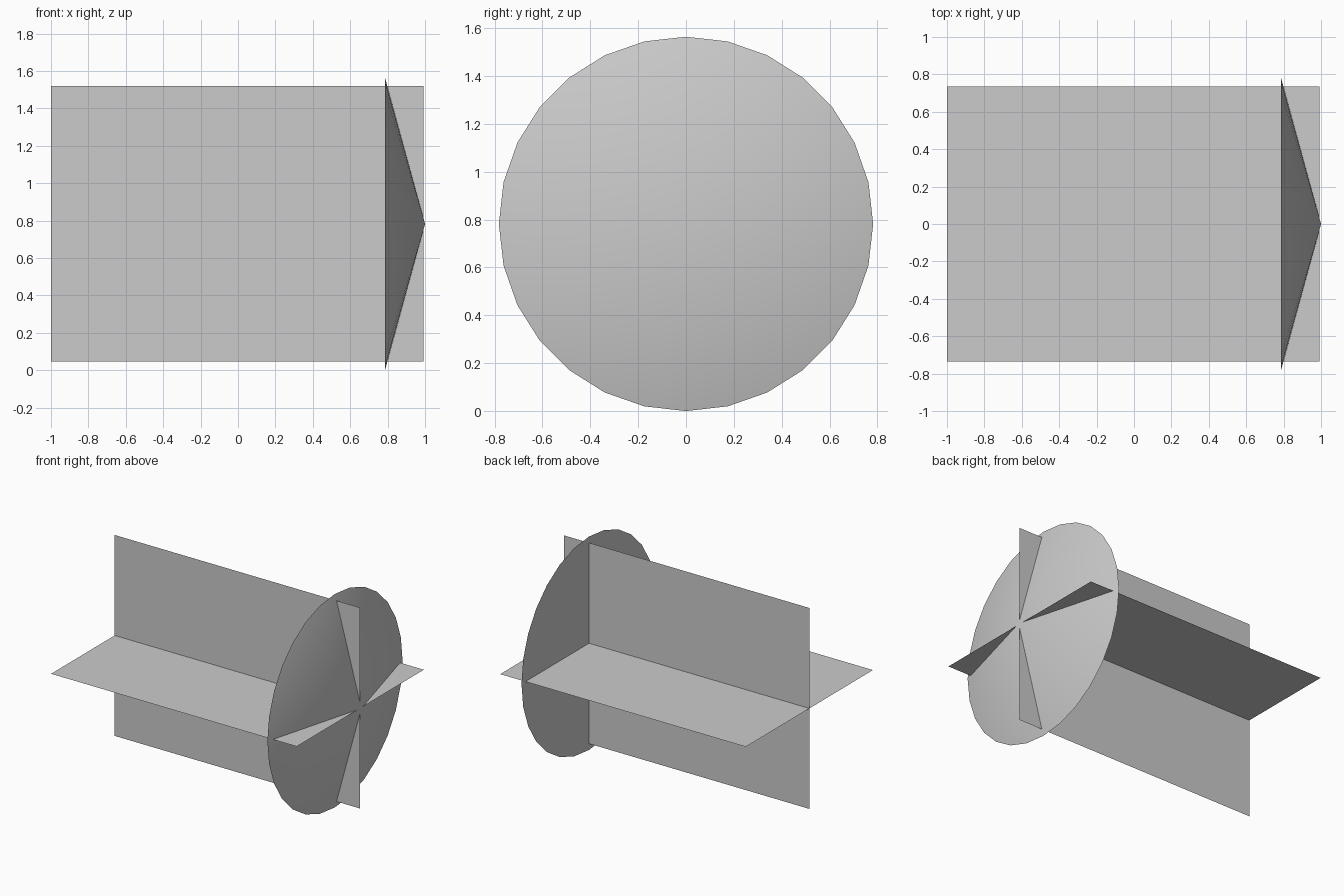
import bpy
from math import radians

if "Cube" in bpy.data.objects:
    bpy.data.objects.remove(bpy.data.objects["Cube"])

CZ = 0.782      # height of the long axis
R = 0.782       # nose cone radius
BASE_X, TIP_X = 0.786, 1.0
FIN_END, FIN_HALF = 0.991, 0.736


def fin(name, tilt):
    """Thin single-face sheet running along the x axis."""
    length = FIN_END + 1.0
    bpy.ops.mesh.primitive_plane_add(size=1)
    ob = bpy.context.object
    ob.name = name
    ob.scale = (length, 2 * FIN_HALF, 1)
    ob.rotation_euler = (tilt, 0, 0)
    ob.location = (-1.0 + length / 2, 0, CZ)


# Crossed sheets
fin("horizontal_fin", 0)
fin("vertical_fin", radians(90))

# Shallow capped cone pointing along +x
depth = TIP_X - BASE_X
bpy.ops.mesh.primitive_cone_add(vertices=28, radius1=R, radius2=0, depth=depth,
                                location=((BASE_X + TIP_X) / 2, 0, CZ),
                                rotation=(0, radians(90), 0))
bpy.context.object.name = "nose_cone"
bpy.ops.object.shade_smooth_by_angle(angle=radians(30))
